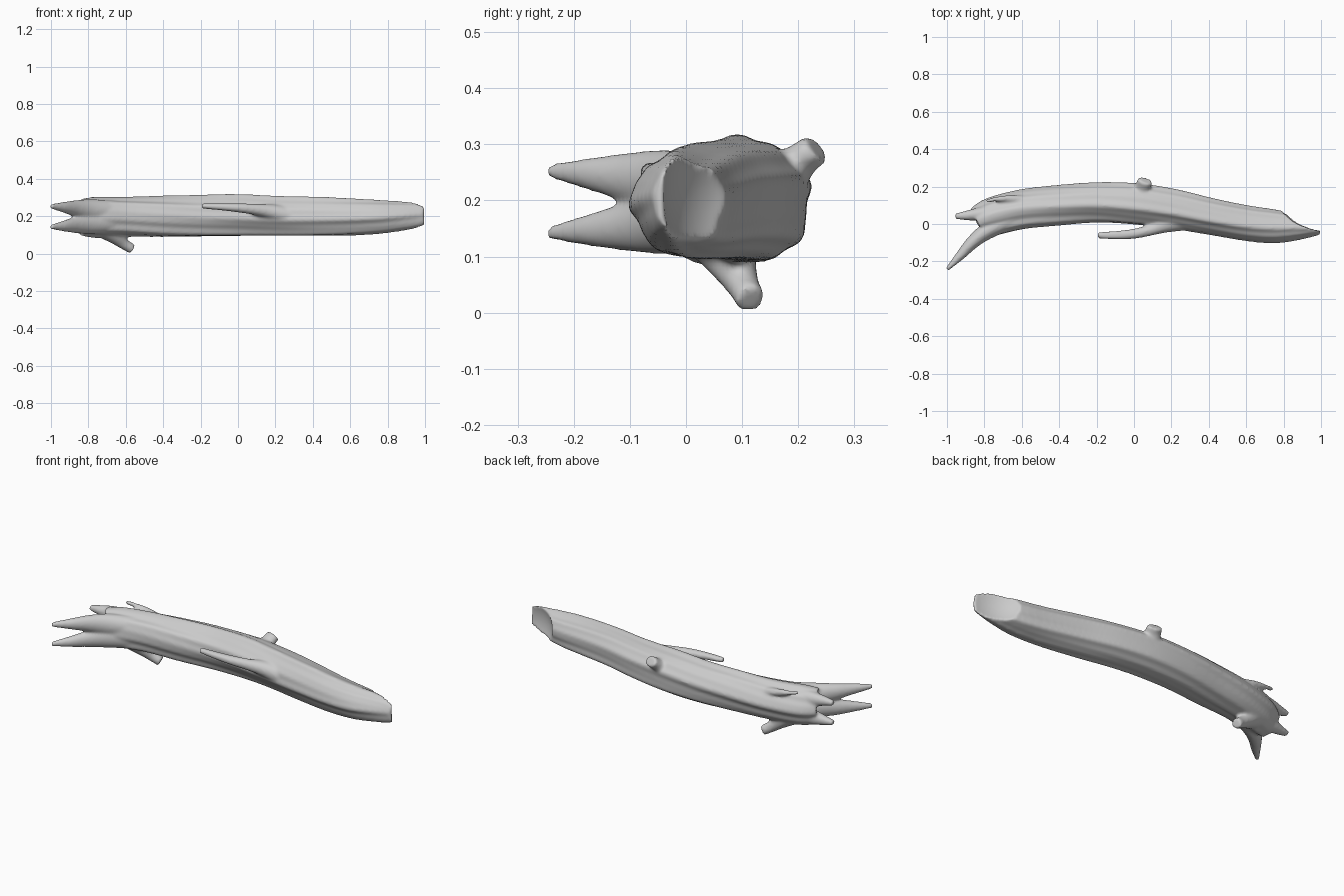
import bpy, bmesh, math
from mathutils import Vector

bm = bmesh.new()


def catmull(a, b, c, d, t):
    return 0.5 * (2 * b + (c - a) * t + (2 * a - 5 * b + 4 * c - d) * t * t
                  + (3 * b - a - 3 * c + d) * t ** 3)


def loft(pts, steps=8, n=24, bark=None, dent=0.0):
    """Closed tube through (x, y, z, side radius, up radius) stations."""
    e = [pts[0]] + pts + [pts[-1]]
    path = []
    for i in range(len(pts) - 1):
        for s in range(steps):
            path.append([catmull(*q, s / steps) for q in zip(*e[i:i + 4])])
    path.append(list(pts[-1]))
    rings = []
    for i, p in enumerate(path):
        a, b = path[max(i - 1, 0)], path[min(i + 1, len(path) - 1)]
        tan = (Vector(b[:3]) - Vector(a[:3])).normalized()
        side = tan.cross(Vector((0, 0, 1))).normalized()
        up = side.cross(tan)
        ring = []
        for k in range(n):
            t = 2 * math.pi * k / n
            f = bark(t, p[0]) if bark else 1
            ring.append(bm.verts.new(Vector(p[:3]) + side * p[3] * f * math.cos(t)
                                     + up * p[4] * f * math.sin(t)))
        rings.append(ring)
        if i == 0:
            first = tan
    for r, s in zip(rings, rings[1:]):
        for k in range(n):
            bm.faces.new((r[k], r[(k + 1) % n], s[(k + 1) % n], s[k]))
    # end caps, the start one optionally hollowed
    for ring, p, off in ((rings[0], path[0], first * dent),
                         (rings[-1], path[-1], Vector())):
        c = bm.verts.new(Vector(p[:3]) + off)
        for k in range(n):
            bm.faces.new((ring[k], ring[(k + 1) % n], c))


def bark(t, x):
    # long wandering ridges and grooves
    w = t + 0.25 * math.sin(2.3 * x + 1)
    return (0.97 + 0.035 * math.sin(5 * w + 0.6 * x)
            + 0.03 * math.sin(8 * w - 1.1 * x + 2)
            + 0.018 * math.sin(13 * w + 1.5 * x)
            + 0.015 * math.sin(9 * x + 2 * t))


# trunk
loft([(-0.84, 0.000, 0.195, 0.085, 0.095),
      (-0.76, 0.035, 0.193, 0.103, 0.108),
      (-0.60, 0.075, 0.195, 0.105, 0.108),
      (-0.40, 0.098, 0.196, 0.107, 0.111),
      (-0.20, 0.115, 0.198, 0.109, 0.111),
      (0.00, 0.110, 0.202, 0.112, 0.113),
      (0.20, 0.085, 0.200, 0.107, 0.109),
      (0.40, 0.045, 0.198, 0.100, 0.105),
      (0.60, 0.008, 0.194, 0.097, 0.098),
      (0.75, -0.010, 0.194, 0.090, 0.091),
      (0.88, -0.016, 0.199, 0.068, 0.079),
      (0.97, -0.023, 0.203, 0.042, 0.065),
      (1.00, -0.030, 0.204, 0.032, 0.050)], n=96, bark=bark, dent=0.05)

# two long splinters at the broken left end
for s in (1, -1):
    loft([(-0.64, 0.03, 0.197 + s * 0.025, 0.05, 0.06),
          (-0.78, -0.035, 0.197 + s * 0.035, 0.045, 0.058),
          (-0.86, -0.095, 0.197 + s * 0.043, 0.036, 0.046),
          (-0.93, -0.17, 0.197 + s * 0.05, 0.025, 0.029),
          (-1.0, -0.243, 0.197 + s * 0.055, 0.010, 0.013)])
# two short splinters
for s in (1, -1):
    loft([(-0.68, 0.08, 0.197 + s * 0.04, 0.045, 0.05),
          (-0.82, 0.055, 0.197 + s * 0.05, 0.036, 0.042),
          (-0.90, 0.045, 0.197 + s * 0.055, 0.025, 0.026),
          (-0.955, 0.042, 0.197 + s * 0.056, 0.015, 0.014)])
# thin twig on the upper back
loft([(-0.54, 0.12, 0.24, 0.03, 0.03), (-0.66, 0.135, 0.272, 0.02, 0.02),
      (-0.74, 0.132, 0.288, 0.013, 0.013), (-0.79, 0.122, 0.298, 0.010, 0.010)])
# stub underneath
loft([(-0.74, 0.05, 0.16, 0.07, 0.07), (-0.66, 0.08, 0.095, 0.046, 0.044),
      (-0.61, 0.10, 0.052, 0.030, 0.030), (-0.565, 0.115, 0.024, 0.027, 0.027)])
# stub at the upper back
loft([(0.01, 0.11, 0.20, 0.07, 0.07), (0.035, 0.175, 0.245, 0.046, 0.042),
      (0.05, 0.205, 0.272, 0.042, 0.031), (0.06, 0.233, 0.293, 0.040, 0.029)])
# long side branch at the front
loft([(0.32, 0.03, 0.19, 0.06, 0.06), (0.18, 0.00, 0.222, 0.045, 0.042),
      (0.09, -0.032, 0.236, 0.030, 0.030), (0.0, -0.052, 0.244, 0.027, 0.024),
      (-0.10, -0.060, 0.250, 0.023, 0.018), (-0.195, -0.060, 0.254, 0.017, 0.014)])

bmesh.ops.recalc_face_normals(bm, faces=bm.faces)
mesh = bpy.data.meshes.new("log")
bm.to_mesh(mesh)
bm.free()
log = bpy.data.objects.new("log", mesh)
bpy.context.collection.objects.link(log)

# slanting hollow at the right end
bpy.ops.mesh.primitive_uv_sphere_add(segments=64, ring_count=32, radius=1,
                                     location=(1.01, 0.135, 0.205))
cutter = bpy.context.object
cutter.name = "end_hollow_cutter"
cutter.scale = (0.235, 0.175, 0.21)
cutter.hide_render = True
cutter.hide_set(True)


def remesh(size):
    m = log.modifiers.new("fuse", 'REMESH')
    m.mode = 'VOXEL'
    m.voxel_size = size
    m.use_smooth_shade = True


remesh(0.007)
cut = log.modifiers.new("hollow", 'BOOLEAN')
cut.operation = 'DIFFERENCE'
cut.solver = 'EXACT'
cut.object = cutter
remesh(0.007)
soft = log.modifiers.new("soften", 'SMOOTH')
soft.factor = 0.5
soft.iterations = 5
